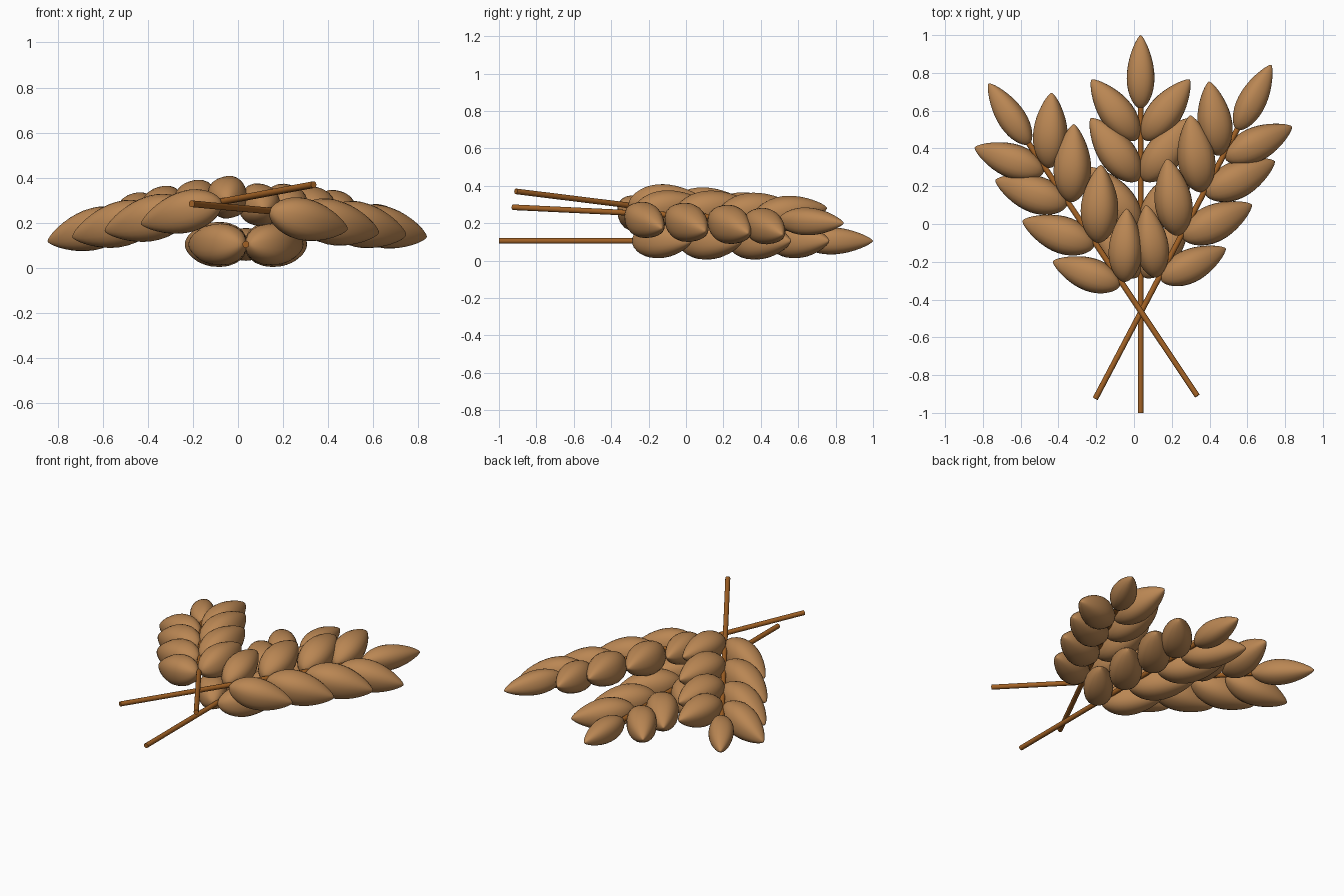
import bpy, bmesh, math
from mathutils import Vector, Matrix

if "Cube" in bpy.data.objects:
    bpy.data.objects.remove(bpy.data.objects["Cube"])


def material(name, rgb):
    m = bpy.data.materials.new(name)
    m.diffuse_color = (*rgb, 1)
    m.use_nodes = True
    m.node_tree.nodes["Principled BSDF"].inputs["Base Color"].default_value = m.diffuse_color
    return m


GRAIN = material("grain_tan", (0.49, 0.24, 0.087))
STEM = material("stem_brown", (0.36, 0.12, 0.018))


def finish(name, bm, mat, frame):
    bmesh.ops.recalc_face_normals(bm, faces=bm.faces)
    me = bpy.data.meshes.new(name)
    bm.to_mesh(me)
    bm.free()
    me.materials.append(mat)
    ob = bpy.data.objects.new(name, me)
    bpy.context.collection.objects.link(ob)
    ob.matrix_world = frame
    bpy.ops.object.select_all(action='DESELECT')
    ob.select_set(True)
    bpy.context.view_layer.objects.active = ob
    bpy.ops.object.shade_smooth_by_angle(angle=math.radians(60))


def add_grain(bm, base, tip, width, depth, sides=24, rings=18):
    """Blunt-based, pointed kernel with a slightly squared section."""
    axis = tip - base
    across = Vector((axis.y, -axis.x, 0)).normalized()
    up = Vector((0, 0, 1))
    loops = []
    for i in range(1, rings):
        t = (1 - math.cos(math.pi * i / rings)) / 2
        r = math.sin(math.pi * t ** 0.8) ** 0.7 / 2
        loop = []
        for k in range(sides):
            a = 2 * math.pi * k / sides
            c, s = math.cos(a), math.sin(a)
            q = (abs(c) ** 2.4 + abs(s) ** 2.4) ** (-1 / 2.4)
            loop.append(bm.verts.new(base + axis * t + across * (c * q * r * width)
                                     + up * (s * q * r * depth)))
        loops.append(loop)
    start, end = bm.verts.new(base), bm.verts.new(tip)
    for k in range(sides):
        n = (k + 1) % sides
        bm.faces.new((start, loops[0][n], loops[0][k]))
        bm.faces.new((end, loops[-1][k], loops[-1][n]))
        for a, b in zip(loops, loops[1:]):
            bm.faces.new((a[k], a[n], b[n], b[k]))


# grain pairs: tip distance along stalk, tip offset sideways, length, width, depth
PAIRS = [(1.03, 0.25, 0.39, 0.175, 0.185),
         (1.30, 0.265, 0.415, 0.195, 0.20),
         (1.56, 0.265, 0.415, 0.195, 0.20),
         (1.765, 0.26, 0.40, 0.18, 0.185)]
LEAN = math.radians(37)


def stalk(name, start, end, roll):
    # local frame: y along the stalk, x sideways, rolled about the stalk
    start, end = Vector(start), Vector(end)
    y = (end - start).normalized()
    x = y.cross(Vector((0, 0, 1))).normalized()
    rot = Matrix((x, y, x.cross(y))).transposed().to_4x4()
    frame = Matrix.Translation(start) @ rot @ Matrix.Rotation(math.radians(roll), 4, 'Y')

    # stem
    bm = bmesh.new()
    bmesh.ops.create_cone(bm, cap_ends=True, segments=16, radius1=0.015, radius2=0.015, depth=1.68,
                          matrix=Matrix.Translation((0, 0.84, 0)) @ Matrix.Rotation(-math.pi / 2, 4, 'X'))
    finish(name + "_stem", bm, STEM, frame)

    # ear: mirrored grain pairs and one end grain
    bm = bmesh.new()
    for ty, tx, length, w, d in PAIRS:
        for side in (-1, 1):
            tip = Vector((side * tx, ty, 0))
            lean = Vector((side * math.sin(LEAN), math.cos(LEAN), 0))
            add_grain(bm, tip - lean * length, tip, w, d)
    add_grain(bm, Vector((0, 1.61, 0)), Vector((0, 2.0, 0)), 0.147, 0.145)
    finish(name + "_ear", bm, GRAIN, frame)


stalk("middle", (0.035, -1, 0.105), (0.035, 1, 0.105), 0)
stalk("left", (0.335, -0.91, 0.37), (-0.77, 0.745, 0.165), -16)
stalk("right", (-0.205, -0.925, 0.285), (0.725, 0.84, 0.20), 16)
